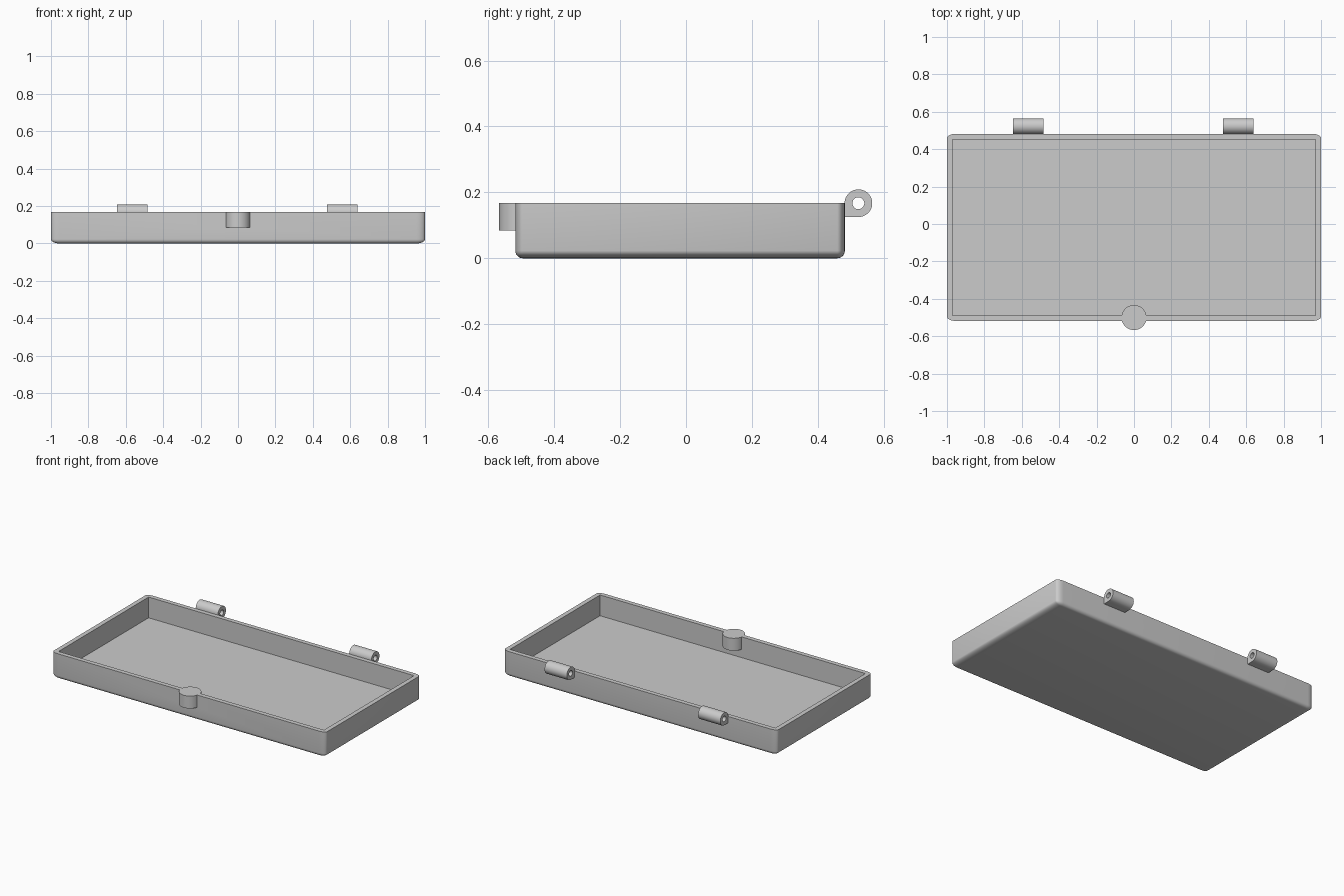
import bpy, bmesh
from math import sin, cos, pi, radians
from mathutils import Matrix, Vector

if "Cube" in bpy.data.objects:
    bpy.data.objects.remove(bpy.data.objects["Cube"], do_unlink=True)

HEIGHT, WALL = 0.167, 0.03
FRONT, BACK = -0.518, 0.482
MID = (FRONT + BACK) / 2

grey = bpy.data.materials.new("plain_grey")
grey.use_nodes = True
grey.diffuse_color = (0.6, 0.6, 0.6, 1)
grey.node_tree.nodes["Principled BSDF"].inputs["Base Color"].default_value = grey.diffuse_color


def finish(bm, name):
    bmesh.ops.recalc_face_normals(bm, faces=bm.faces)
    mesh = bpy.data.meshes.new(name)
    bm.to_mesh(mesh)
    bm.free()
    mesh.materials.append(grey)
    obj = bpy.data.objects.new(name, mesh)
    bpy.context.collection.objects.link(obj)
    return obj


def smooth(obj):
    bpy.ops.object.select_all(action="DESELECT")
    obj.select_set(True)
    bpy.context.view_layer.objects.active = obj
    bpy.ops.object.shade_smooth_by_angle(angle=radians(30))


def box(size, centre):
    bm = bmesh.new()
    bmesh.ops.create_cube(bm, matrix=Matrix.Translation(centre) @ Matrix.Diagonal((*size, 1)))
    return bm


def combine(obj, tool, operation):
    mod = obj.modifiers.new(operation, "BOOLEAN")
    mod.operation, mod.object, mod.solver = operation, tool, "EXACT"
    bpy.context.view_layer.objects.active = obj
    bpy.ops.object.modifier_apply(modifier=mod.name)
    bpy.data.objects.remove(tool, do_unlink=True)


# Tray shell: all edges rounded except the rim, then stretched along x
bm = box((1, BACK - FRONT, HEIGHT), (0, MID, HEIGHT / 2))
soft = [e for e in bm.edges if min(v.co.z for v in e.verts) < 0.01]
bmesh.ops.bevel(bm, geom=soft, offset=0.023, segments=6, profile=0.5, affect="EDGES")
bmesh.ops.scale(bm, verts=bm.verts, vec=(2, 1, 1))
tray = finish(bm, "tray")

# Sharp-cornered cavity
cavity = finish(box((2 - 2 * WALL, BACK - FRONT - 2 * WALL, HEIGHT),
                    (0, MID, HEIGHT / 2 + WALL)), "cavity_cutter")
combine(tray, cavity, "DIFFERENCE")

# Round latch boss merged into the front wall
bm = bmesh.new()
bmesh.ops.create_cone(bm, cap_ends=True, segments=48, radius1=0.067, radius2=0.067, depth=0.082,
                      matrix=Matrix.Translation((0, -0.5, HEIGHT - 0.041)))
combine(tray, finish(bm, "latch_boss"), "UNION")
smooth(tray)


# Hinge barrel: ring whose lower inner quarter is squared off against the wall
def hinge(name, x, width=0.162, radius=0.042, bore=0.018, sides=48):
    bm = bmesh.new()
    rings = []
    for side in (-0.5, 0.5):
        for r in (radius, bore):
            ring = []
            for i in range(sides):
                a = 2 * pi * i / sides
                c, s = cos(a), sin(a)
                square = r == radius and pi <= a <= 1.5 * pi
                k = r / max(abs(c), abs(s)) if square else r
                ring.append(bm.verts.new(Vector((x + side * width, BACK + 0.041 + k * c, HEIGHT + k * s))))
            rings.append(ring)
    outer_a, inner_a, outer_b, inner_b = rings
    for p, q in ((outer_a, outer_b), (inner_a, inner_b), (outer_a, inner_a), (outer_b, inner_b)):
        for i in range(sides):
            j = (i + 1) % sides
            bm.faces.new((p[i], p[j], q[j], q[i]))
    smooth(finish(bm, name))


hinge("hinge_left", 0.557)
hinge("hinge_right", -0.565)
